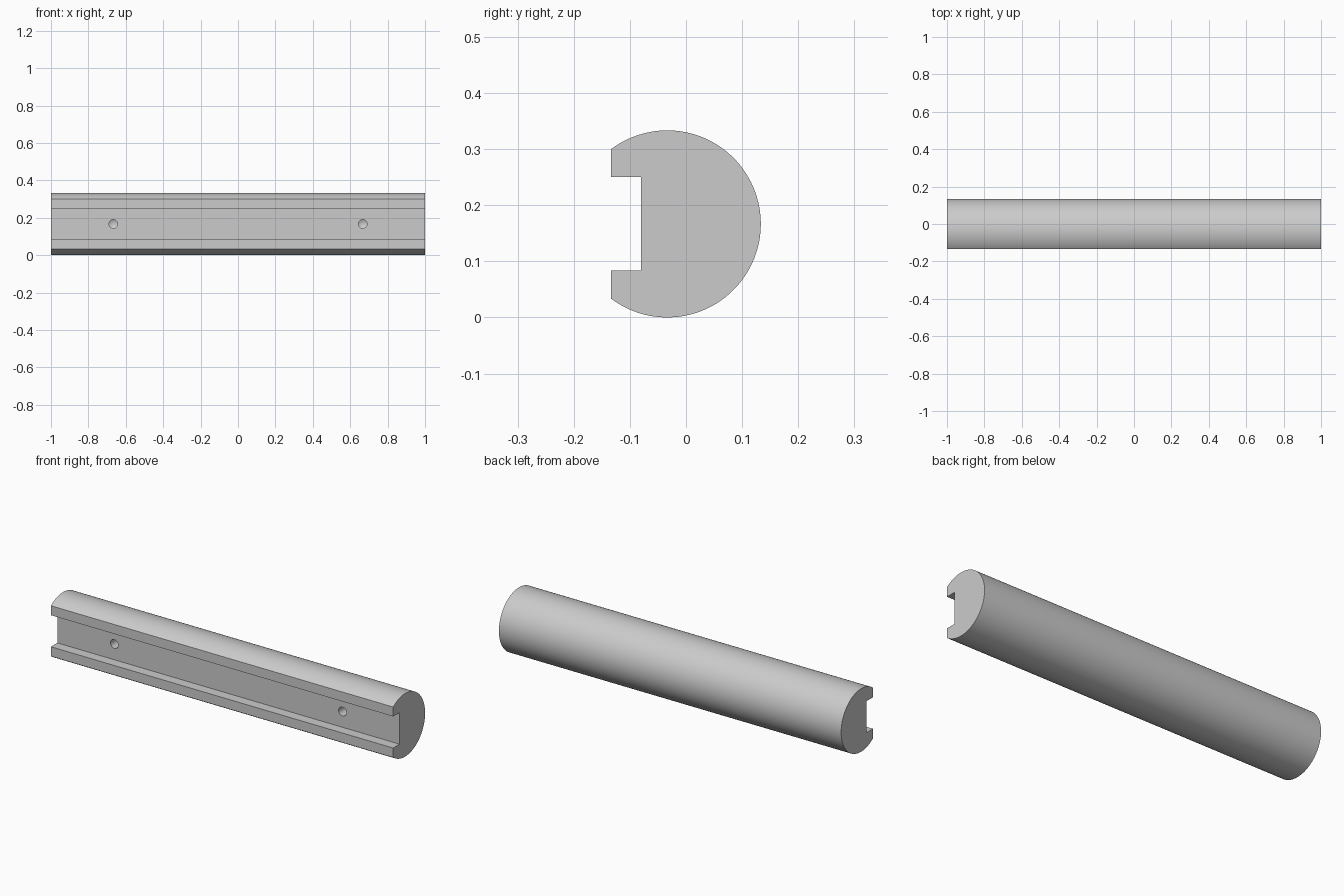
import bpy, bmesh, math
from mathutils import Vector

cube = bpy.data.objects.get("Cube")
if cube:
    bpy.data.objects.remove(cube, do_unlink=True)

RADIUS, HALF_LENGTH = 1 / 6, 1.0
CENTRE_Y, CENTRE_Z = -1 / 30, 1 / 6
FLAT_Y, SLOT_Y, SLOT_HALF = -0.1333, -0.08, 1 / 12
HOLE_X, HOLE_RADIUS, HOLE_DEPTH = 2 / 3, 0.023, 0.1

grey = bpy.data.materials.new("light_grey")
grey.use_nodes = True
colour = (0.6, 0.6, 0.6, 1)
grey.diffuse_color = colour
grey.node_tree.nodes["Principled BSDF"].inputs["Base Color"].default_value = colour


def make_object(name, bm):
    bmesh.ops.recalc_face_normals(bm, faces=bm.faces)
    mesh = bpy.data.meshes.new(name)
    bm.to_mesh(mesh)
    bm.free()
    mesh.materials.append(grey)
    obj = bpy.data.objects.new(name, mesh)
    bpy.context.collection.objects.link(obj)
    return obj


# Round bar with a flattened front and a square slot, extruded along x
start = math.acos((FLAT_Y - CENTRE_Y) / RADIUS)
steps = 96
profile = []
for i in range(steps + 1):
    a = start - 2 * start * i / steps
    profile.append((CENTRE_Y + RADIUS * math.cos(a), CENTRE_Z + RADIUS * math.sin(a)))
low, high = CENTRE_Z - SLOT_HALF, CENTRE_Z + SLOT_HALF
profile += [(FLAT_Y, low), (SLOT_Y, low), (SLOT_Y, high), (FLAT_Y, high)]

bm = bmesh.new()
end = bm.faces.new([bm.verts.new((-HALF_LENGTH, y, z)) for y, z in profile])
swept = bmesh.ops.extrude_face_region(bm, geom=[end], use_keep_orig=True)
bmesh.ops.translate(bm, vec=Vector((2 * HALF_LENGTH, 0, 0)),
                    verts=[v for v in swept["geom"] if isinstance(v, bmesh.types.BMVert)])
bar = make_object("slotted_bar", bm)


# Drill shape: a cylinder ending in a cone
def drill(x, sides=32):
    bm = bmesh.new()

    def ring(y):
        return [bm.verts.new((x + HOLE_RADIUS * math.cos(math.tau * i / sides), y,
                              CENTRE_Z + HOLE_RADIUS * math.sin(math.tau * i / sides)))
                for i in range(sides)]

    front, back = ring(SLOT_Y - 0.02), ring(SLOT_Y + HOLE_DEPTH)
    tip = bm.verts.new((x, SLOT_Y + HOLE_DEPTH + HOLE_RADIUS * 0.6, CENTRE_Z))
    bm.faces.new(front)
    for i in range(sides):
        j = (i + 1) % sides
        bm.faces.new((front[i], front[j], back[j], back[i]))
        bm.faces.new((back[i], back[j], tip))
    cutter = make_object("hole_cutter", bm)
    cutter.hide_render = True
    return cutter


# Two blind screw holes in the slot floor
bpy.context.view_layer.objects.active = bar
for side in (-1, 1):
    cutter = drill(side * HOLE_X)
    cut = bar.modifiers.new("screw_hole", "BOOLEAN")
    cut.operation, cut.solver, cut.object = "DIFFERENCE", "EXACT", cutter
    bpy.ops.object.modifier_apply(modifier=cut.name)
    bpy.data.objects.remove(cutter, do_unlink=True)

# Smooth round surface, crisp edges
bpy.ops.object.select_all(action="DESELECT")
bar.select_set(True)
bpy.ops.object.shade_smooth_by_angle(angle=math.radians(25))
